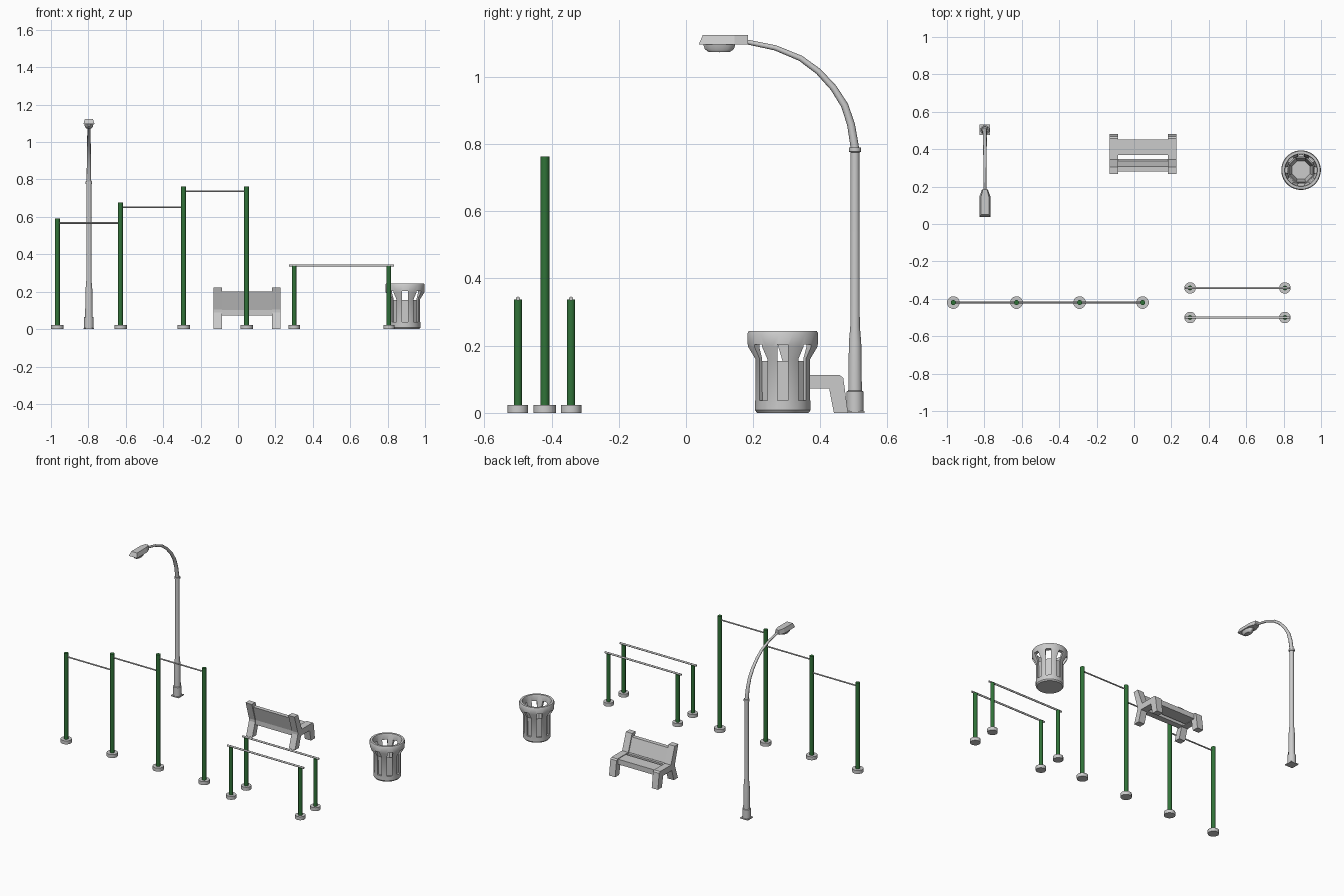
import bpy, bmesh, math
from mathutils import Matrix, Vector

if "Cube" in bpy.data.objects:
    bpy.data.objects.remove(bpy.data.objects["Cube"])

GREEN = bpy.data.materials.new("green_paint")
GREEN.diffuse_color = (0.03, 0.17, 0.04, 1)
GREEN.use_nodes = True
GREEN.node_tree.nodes["Principled BSDF"].inputs["Base Color"].default_value = GREEN.diffuse_color


def finish(name, bm, mat=None, smooth=True):
    bmesh.ops.remove_doubles(bm, verts=bm.verts, dist=1e-5)
    bmesh.ops.recalc_face_normals(bm, faces=bm.faces)
    me = bpy.data.meshes.new(name)
    bm.to_mesh(me)
    bm.free()
    ob = bpy.data.objects.new(name, me)
    bpy.context.collection.objects.link(ob)
    if mat:
        me.materials.append(mat)
    if smooth:
        bpy.ops.object.select_all(action='DESELECT')
        ob.select_set(True)
        bpy.context.view_layer.objects.active = ob
        bpy.ops.object.shade_smooth_by_angle(angle=math.radians(35))
    return ob


def lathe(name, profile, loc, n=16, mat=None, smooth=True, scale=(1, 1, 1)):
    """Revolve (radius, z) points about z; flats face the axes."""
    bm = bmesh.new()
    vs = [bm.verts.new((r, 0, z)) for r, z in profile]
    es = [bm.edges.new(p) for p in zip(vs, vs[1:])]
    bmesh.ops.rotate(bm, verts=vs, matrix=Matrix.Rotation(math.pi / n, 3, 'Z'))
    bmesh.ops.spin(bm, geom=vs + es, axis=(0, 0, 1), cent=(0, 0, 0),
                   angle=2 * math.pi, steps=n)
    bmesh.ops.scale(bm, verts=bm.verts, vec=scale)
    bmesh.ops.translate(bm, verts=bm.verts, vec=loc)
    return finish(name, bm, mat, smooth)


def bar_x(name, x0, x1, y, z, r):
    bm = bmesh.new()
    m = Matrix.Translation(((x0 + x1) / 2, y, z)) @ Matrix.Rotation(math.pi / 2, 4, 'Y')
    bmesh.ops.create_cone(bm, cap_ends=True, segments=12, radius1=r, radius2=r,
                          depth=x1 - x0, matrix=m)
    return finish(name, bm)


def prism_x(name, outline, x0, x1):
    """Extrude a (y, z) outline along x."""
    bm = bmesh.new()
    f = bm.faces.new([bm.verts.new((x0, y, z)) for y, z in outline])
    g = bmesh.ops.extrude_face_region(bm, geom=[f])
    bmesh.ops.translate(bm, vec=(x1 - x0, 0, 0),
                        verts=[v for v in g['geom'] if isinstance(v, bmesh.types.BMVert)])
    return finish(name, bm, smooth=False)


def add_box(bm, size, matrix):
    bmesh.ops.create_cube(bm, size=1, matrix=matrix @ Matrix.Diagonal((*size, 1)))


def bake(ob, name):
    dg = bpy.context.evaluated_depsgraph_get()
    me = bpy.data.meshes.new_from_object(ob.evaluated_get(dg))
    new = bpy.data.objects.new(name, me)
    bpy.context.collection.objects.link(new)
    bpy.data.objects.remove(ob)
    return new


def post(name, x, y, h, r, base_r):
    lathe(name + "_post", [(0, 0.01), (r, 0.01), (r, h), (0, h)], (x, y, 0), 16, GREEN)
    lathe(name + "_foot", [(0, 0), (base_r, 0), (base_r, 0.023), (0, 0.023)], (x, y, 0), 16)


# pull-up bars: four posts of rising height
px = [-0.966, -0.628, -0.291, 0.046]
for i, h in enumerate((0.592, 0.678, 0.763, 0.763)):
    post(f"pullup_{i}", px[i], -0.42, h, 0.0135, 0.034)
for i, z in enumerate((0.567, 0.652, 0.737)):
    bar_x(f"pullup_bar_{i}", px[i], px[i + 1], -0.42, z, 0.0045)

# parallel bars
for j, y in enumerate((-0.5, -0.342)):
    for i, x in enumerate((0.3, 0.807)):
        post(f"parallel_{j}{i}", x, y, 0.338, 0.0125, 0.031)
    bar_x(f"parallel_rail_{j}", 0.273, 0.834, y, 0.34, 0.006)

# street lamp: plate, stepped pole, collar
LX, LY = -0.797, 0.503
bm = bmesh.new()
add_box(bm, (0.056, 0.056, 0.006), Matrix.Translation((LX, LY, 0.003)))
finish("lamp_plate", bm, smooth=False)
lathe("lamp_pole", [(0, 0.004), (0.026, 0.004), (0.026, 0.064), (0.021, 0.066),
                    (0.019, 0.21), (0.0145, 0.26), (0.0135, 0.775), (0.018, 0.777),
                    (0.018, 0.789), (0, 0.789)], (LX, LY, 0), 12)
# curved tapering arm
arm = [(0.503, 0.785), (0.491, 0.858), (0.472, 0.915), (0.439, 0.967), (0.394, 1.016),
       (0.341, 1.055), (0.266, 1.086), (0.17, 1.106)]
cu = bpy.data.curves.new("arm_curve", 'CURVE')
cu.dimensions = '3D'
cu.bevel_depth = 1
cu.bevel_resolution = 2
cu.use_fill_caps = True
sp = cu.splines.new('POLY')
sp.points.add(len(arm) - 1)
for i, (p, (y, z)) in enumerate(zip(sp.points, arm)):
    p.co = (LX, y, z, 1)
    p.radius = 0.0125 - 0.0055 * i / 7
ob = bpy.data.objects.new("arm_curve", cu)
bpy.context.collection.objects.link(ob)
bake(ob, "lamp_arm")
# lamp head: tapered housing and lens
half = [((0.03, 0.038), (0.021, 0.05)), ((0.03, 0.145), (0.021, 0.145)),
        ((0.016, 0.184), (0.011, 0.184))]
bm = bmesh.new()
rings = []
for k, z in enumerate((1.096, 1.124)):
    pts = [h[k] for h in half]
    pts += [(-x, y) for x, y in reversed(pts)]
    rings.append([bm.verts.new((LX + x, y, z)) for x, y in pts])
    bm.faces.new(rings[k])
for i in range(6):
    j = (i + 1) % 6
    bm.faces.new((rings[0][i], rings[0][j], rings[1][j], rings[1][i]))
finish("lamp_head", bm, smooth=False)
lathe("lamp_lens", [(0, -0.024), (0.032, -0.023), (0.044, -0.015), (0.05, 0.003), (0, 0.003)],
      (LX, 0.099, 1.097), 16, scale=(0.5, 1, 1))

# litter bin: revolved shell with eight slots and an octagonal liner
BX, BY = 0.893, 0.288
shell = lathe("bin_solid", [(0, 0), (0.077, 0), (0.083, 0.008), (0.083, 0.16), (0.105, 0.197),
                            (0.106, 0.236), (0.102, 0.243), (0.088, 0.243), (0.085, 0.237),
                            (0.085, 0.195), (0.074, 0.165), (0.072, 0.02), (0, 0.02)],
              (BX, BY, 0), 32)
bm = bmesh.new()
for i in range(8):
    m = (Matrix.Translation((BX, BY, 0.12)) @ Matrix.Rotation(i * math.pi / 4, 4, 'Z')
         @ Matrix.Translation((0.095, 0, 0)))
    add_box(bm, (0.065, 0.032, 0.166), m)
cutter = finish("slot_cutter", bm, smooth=False)
cutter.hide_render = True
mod = shell.modifiers.new("slots", 'BOOLEAN')
mod.operation = 'DIFFERENCE'
mod.solver = 'EXACT'
mod.object = cutter
bake(shell, "bin_shell")
bpy.data.objects.remove(cutter)
lathe("bin_liner", [(0, 0.015), (0.074, 0.015), (0.074, 0.155), (0.069, 0.155),
                    (0.052, 0.03), (0, 0.03)], (BX, BY, 0), 8, smooth=False)

# bench: two side frames facing +y, seat boards and sloping backrest
frame = [(0.44, 0), (0.482, 0), (0.468, 0.104), (0.458, 0.112), (0.345, 0.112), (0.305, 0.222),
         (0.267, 0.222), (0.302, 0.105), (0.302, 0.09), (0.272, 0), (0.314, 0), (0.336, 0.072),
         (0.426, 0.072)]
B0, B1, W = -0.131, 0.227, 0.045
prism_x("bench_frame_left", frame, B0, B0 + W)
prism_x("bench_frame_right", frame, B1 - W, B1)
a, b = B0 + W - 0.005, B1 - W + 0.005
prism_x("bench_seat_front", [(0.37, 0.074), (0.452, 0.074), (0.452, 0.108), (0.37, 0.108)], a, b)
prism_x("bench_seat_rear", [(0.308, 0.072), (0.348, 0.072), (0.348, 0.106), (0.308, 0.106)], a, b)
prism_x("bench_back", [(0.309, 0.1), (0.338, 0.11), (0.307, 0.2), (0.28, 0.2)], a, b)
